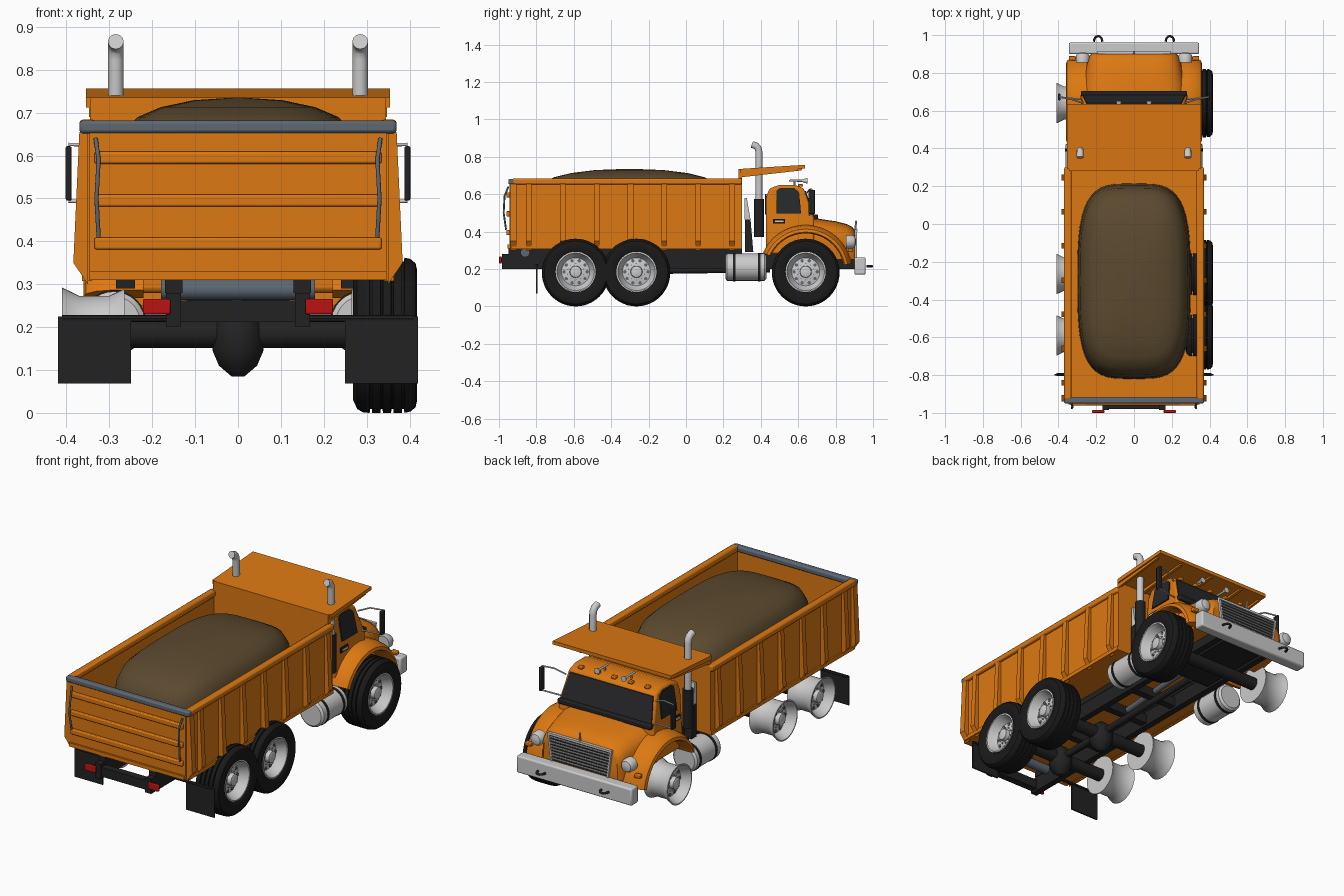
import bpy, bmesh, math
from mathutils import Vector

cube = bpy.data.objects.get("Cube")
if cube:
    bpy.data.objects.remove(cube)


def material(name, r, g, b):
    m = bpy.data.materials.new(name)
    m.use_nodes = True
    m.diffuse_color = (r, g, b, 1)
    m.node_tree.nodes["Principled BSDF"].inputs["Base Color"].default_value = (r, g, b, 1)
    return m


ORANGE = material("orange_paint", .72, .19, .006)
DARK = material("charcoal", .016, .016, .017)
RUBBER = material("tyre_rubber", .01, .01, .01)
GLASS = material("dark_glass", .02, .021, .023)
CHROME = material("light_metal", .6, .6, .6)
STEEL = material("blue_steel", .11, .135, .17)
RED = material("red_lamp", .5, .006, .006)
DIRT = material("dirt", .105, .067, .028)
SIDES = ((1, "left"), (-1, "right"))


def finish(name, bm, mat, bevel=0):
    bmesh.ops.recalc_face_normals(bm, faces=bm.faces)
    me = bpy.data.meshes.new(name)
    bm.to_mesh(me)
    bm.free()
    me.materials.append(mat)
    ob = bpy.data.objects.new(name, me)
    bpy.context.collection.objects.link(ob)
    if bevel:
        mod = ob.modifiers.new("soft_edges", "BEVEL")
        mod.width, mod.segments = bevel, 2
    return ob


def loft(name, rings, mat, cap=True, bevel=0):
    """Skin a series of closed rings of points."""
    bm = bmesh.new()
    rows = [[bm.verts.new(p) for p in ring] for ring in rings]
    n = len(rows[0])
    for a, b in zip(rows, rows[1:]):
        for i in range(n):
            j = (i + 1) % n
            bm.faces.new((a[i], a[j], b[j], b[i]))
    if cap:
        bm.faces.new(rows[0])
        bm.faces.new(rows[-1])
    return finish(name, bm, mat, bevel)


def prism(name, pts, axis, a, b, mat, bevel=0):
    """Extrude a 2D profile: axis x takes (y, z), axis y takes (x, z)."""
    put = (lambda p, t: (t, p[0], p[1])) if axis == "x" else (lambda p, t: (p[0], t, p[1]))
    return loft(name, [[put(p, t) for p in pts] for t in (a, b)], mat, True, bevel)


def box(name, x0, x1, y0, y1, z0, z1, mat, bevel=0):
    return prism(name, [(y0, z0), (y1, z0), (y1, z1), (y0, z1)], "x", x0, x1, mat, bevel)


def lathe(name, profile, centre, axis, mat, n=40, cap=True):
    """Turn (distance, radius) pairs round an axis through centre."""
    d = Vector(axis).normalized()
    u = d.orthogonal().normalized()
    v = d.cross(u)
    c = Vector(centre)
    turn = [2 * math.pi * i / n for i in range(n)]
    return loft(name, [[c + d * t + (u * math.cos(a) + v * math.sin(a)) * r for a in turn]
                       for t, r in profile], mat, cap)


def rod(name, p, q, r, mat, n=16):
    d = Vector(q) - Vector(p)
    return lathe(name, [(0, r), (d.length, r)], p, d, mat, n)


def tube(name, pts, r, mat):
    cu = bpy.data.curves.new(name, "CURVE")
    cu.dimensions, cu.bevel_depth, cu.use_fill_caps = "3D", r, True
    sp = cu.splines.new("POLY")
    sp.points.add(len(pts) - 1)
    for s, p in zip(sp.points, pts):
        s.co = (*p, 1)
    cu.materials.append(mat)
    ob = bpy.data.objects.new(name, cu)
    bpy.context.collection.objects.link(ob)
    bpy.ops.object.select_all(action="DESELECT")
    ob.select_set(True)
    bpy.context.view_layer.objects.active = ob
    bpy.ops.object.convert(target="MESH")


# Dump bed: floor, walls, ribs, rails
box("bed_floor", -.35, .35, -.93, .3, .31, .325, ORANGE)
box("bed_bulkhead", -.345, .345, .28, .3, .31, .735, ORANGE)
for s, side in SIDES:
    box("bed_wall_" + side, s * .34, s * .356, -.93, .3, .31, .67, ORANGE)
    box("bed_top_rail_" + side, s * .332, s * .37, -.93, .3, .652, .684, ORANGE, .008)
    box("bed_bottom_rail_" + side, s * .34, s * .364, -.93, .3, .308, .33, ORANGE)
    rib = [(s * x, z) for x, z in ((.35, .655), (.37, .655), (.384, .35), (.35, .3))]
    for i in range(7):
        y = -.84 + i * .181
        prism("bed_rib_" + side, rib, "y", y - .015, y + .015, ORANGE)
    prism("bed_rear_post_" + side, rib, "y", -.94, -.905, ORANGE)

# Tailgate with stiffeners, top bar and chains
box("tailgate", -.346, .346, -.945, -.925, .31, .66, ORANGE)
box("tailgate_sill", -.346, .346, -.955, -.94, .31, .33, ORANGE)
for z in (.395, .495, .595):
    box("tailgate_stiffener", -.335, .335, -.96, -.94, z - .014, z + .014, ORANGE, .005)
box("tailgate_top_bar", -.37, .37, -.95, -.915, .652, .682, STEEL, .008)
for s, side in SIDES:
    tube("tailgate_chain_" + side, [(s * .332, -.95, .64), (s * .325, -.97, .59),
         (s * .33, -.975, .5), (s * .325, -.962, .41)], .005, STEEL)

# Heaped load
turn = [2 * math.pi * i / 48 for i in range(48)]
power = lambda v, e: math.copysign(abs(v) ** e, v)
loft("dirt_load", [[(.3 * k * power(math.cos(a), .55), -.303 + .518 * k * power(math.sin(a), .6), z)
     for a in turn] for k, z in ((1, .322), (.985, .5), (.955, .6), (.89, .658), (.78, .69),
                                 (.6, .713), (.35, .729), (.05, .735))], DIRT)

# Canopy over the cab
prism("canopy", [(.29, .712), (.29, .735), (.635, .757), (.635, .738)], "x", -.355, .355, ORANGE)
for s, side in SIDES:
    prism("canopy_lip_" + side, [(.29, .69), (.29, .72), (.6, .745), (.6, .725)], "x", s * .335, s * .347, ORANGE)
for x in (-.2, 0, .2):
    prism("canopy_stiffener", [(.3, .695), (.3, .72), (.62, .742), (.62, .728)], "x", x - .008, x + .008, ORANGE)

# Cab: side profile, narrowing to the roof
cab = [(.428, .28), (.428, .58), (.445, .63), (.5, .65), (.58, .65), (.63, .632), (.685, .475), (.685, .28)]
cab_w = lambda z: .288 - max(0, z - .48) * .17
loft("cab", [[(s * cab_w(z), y, z) for y, z in cab] for s in (1, -1)], ORANGE, True, .012)
window = [(.485, .497), (.485, .62), (.5, .632), (.58, .632), (.605, .61), (.615, .497)]
for s, side in SIDES:
    loft("side_window_" + side, [[(s * (cab_w(z) + e), y, z) for y, z in window] for e in (-.004, .003)], GLASS)
    box("door_handle_" + side, s * .285, s * .293, .465, .53, .442, .468, DARK)
    box("door_handle_grip_" + side, s * .29, s * .296, .475, .52, .45, .46, CHROME)
glass = [(.272, .49), (-.272, .49), (-.25, .618), (.25, .618)]
loft("windscreen", [[(x, .685 - (z - .475) * .35 + e, z) for x, z in glass] for e in (-.004, .005)], GLASS)
box("cowl_vent", -.28, .28, .67, .705, .465, .492, DARK, .006)
box("rear_window", -.2, .2, .422, .43, .49, .6, GLASS)
for x in (-.2, -.1, 0, .1, .2):
    box("roof_marker", x - .012, x + .012, .6, .625, .64, .655, ORANGE, .004)
for x in (-.08, .08):
    lathe("roof_horn", [(0, .005), (.07, .006), (.1, .016)], (x, .55, .672), (0, 1, 0), CHROME, 16)
    rod("horn_foot", (x, .58, .64), (x, .58, .672), .005, CHROME, 8)

# Hood, grille and nose
arch = [math.pi * i / 24 for i in range(25)]
loft("hood", [[(w * power(math.cos(a), .5), y, .25 + (top - .25) * math.sin(a) ** .4) for a in arch]
     for y, w, top in ((.65, .285, .478), (.72, .275, .467), (.8, .26, .455), (.86, .247, .44),
                       (.89, .237, .425), (.903, .222, .405))], ORANGE)
prism("grille", [(-.165, .265), (.165, .265), (.185, .4), (-.185, .4)], "y", .9, .908, DARK)
for i in range(8):
    z = .275 + i * .016
    box("grille_bar", -.165 - i * .002, .165 + i * .002, .905, .914, z, z + .006, CHROME)
box("grille_top", -.19, .19, .9, .916, .4, .412, CHROME)
for s, side in SIDES:
    prism("grille_edge_" + side, [(s * .163, .262), (s * .173, .262), (s * .193, .412), (s * .183, .412)],
          "y", .9, .915, CHROME)
rod("hood_ornament", (0, .905, .41), (0, .91, .458), .005, CHROME, 8)

# Front fenders, headlights, mirrors
section = ((.22, .205), (.348, .205), (.36, .212), (.355, .228), (.33, .243), (.29, .25), (.22, .25))
for s, side in SIDES:
    sweep = [math.radians(10 + 146 * i / 24) for i in range(25)]
    loft("front_fender_" + side, [[(s * x, .64 + r * math.cos(a), .185 + r * math.sin(a))
         for x, r in section] for a in sweep], ORANGE)
    lathe("headlight_" + side, [(0, .036), (.035, .036), (.048, .028), (.054, .01)],
          (s * .272, .855, .345), (0, 1, 0), CHROME, 24)
    box("turn_signal_" + side, s * .31, s * .345, .865, .89, .29, .31, ORANGE, .004)
    box("mirror_" + side, s * .388, s * .402, .655, .69, .495, .622, DARK, .004)
    tube("mirror_arm_" + side, [(s * .27, .64, .6), (s * .33, .66, .625), (s * .395, .672, .626)], .004, CHROME)
    tube("mirror_brace_" + side, [(s * .28, .66, .49), (s * .395, .672, .494)], .004, CHROME)

# Bumper and tow hooks
box("bumper", -.345, .345, .9, .96, .17, .262, CHROME, .008)
for s, side in SIDES:
    hook = [(s * .19 + .022 * math.cos(a), .965 + .03 * math.sin(a), .215) for a in arch[::3]]
    tube("tow_hook_" + side, hook, .006, DARK)

# Exhausts, tanks and equipment behind the cab
for s, side in SIDES:
    rod("muffler_" + side, (s * .285, .39, .37), (s * .285, .39, .575), .027, DARK, 24)
    tube("exhaust_stack_" + side, [(s * .285, .39, z) for z in (.56, .825)] +
         [(s * .285, y, z) for y, z in ((.386, .845), (.375, .858), (.352, .866))], .0185, CHROME)
    prism("air_duct_" + side, [(.315, .29), (.36, .29), (.345, .465), (.315, .465)], "x", s * .24, s * .285, DARK)
    prism("duct_shield_" + side, [(.312, .465), (.345, .465), (.325, .58), (.312, .58)], "x", s * .25, s * .28, CHROME)
    tank = [(0, .062), (.01, .073), (.21, .073), (.22, .062)]
    lathe("fuel_tank_" + side, tank, (s * .29, .21, .21), (0, 1, 0), CHROME, 32)
    for y in (.25, .385):
        lathe("tank_strap_" + side, [(0, .076), (.014, .076)], (s * .29, y, .21), (0, 1, 0), DARK, 32)

# Chassis, driveline and rear fittings
for s, side in SIDES:
    box("frame_rail_" + side, s * .133, s * .168, -.985, .9, .2, .28, DARK)
    box("bed_runner_" + side, s * .13, s * .17, -.95, .3, .28, .312, DARK)
    box("tail_lamp_" + side, s * .157, s * .222, -1, -.985, .23, .266, RED, .004)
    box("mud_flap_" + side, s * .25, s * .42, -.803, -.795, .068, .225, DARK)
    rod("flap_hanger_" + side, (s * .15, -.797, .22), (s * .41, -.797, .22), .008, DARK, 8)
for y in (-.96, -.43, -.08, .15, .45, .8):
    box("cross_member", -.14, .14, y - .02, y + .02, .212, .262, DARK)
rod("bed_pivot", (-.18, -.86, .288), (.18, -.86, .288), .025, STEEL, 24)
rod("hoist_ram", (0, -.05, .235), (0, .42, .27), .016, STEEL)
rod("drive_shaft", (0, -.59, .185), (0, .45, .2), .018, DARK)
box("engine_block", -.12, .12, .45, .86, .2, .3, DARK)

# Axles and wheels; tyres are fitted on the left only
tyre = [(.27, .11), (.268, .15), (.278, .172), (.292, .18)]
for x in (.31, .335, .36, .385):
    tyre += [(x - .003, .181), (x - .002, .172), (x + .002, .172), (x + .003, .181)]
tyre += [(.402, .178), (.414, .168), (.418, .15), (.412, .118), (.405, .104), (.27, .104), (.27, .11)]
rim = [(.265, .104), (.275, .1), (.3, .088), (.37, .088), (.395, .1), (.41, .107), (.411, .1),
       (.395, .092), (.372, .082), (.362, .075), (.368, .045), (.37, .032), (.392, .03), (.396, .02)]
for y in (.64, -.265, -.59):
    rod("axle", (-.32, y, .185), (.32, y, .185), .034, DARK, 20)
    if y < 0:
        lathe("differential", [(-.085, .015), (-.06, .045), (-.025, .06), (.025, .06), (.06, .045), (.085, .015)],
              (0, y, .17), (0, 0, 1), DARK, 20)
    for s, side in SIDES:
        lathe("wheel_rim_" + side, rim, (0, y, .185), (s, 0, 0), CHROME)
        for i in range(10):
            a = i * math.pi / 5
            c, d = math.cos(a), math.sin(a)
            rod("rim_hole_" + side, (s * .36, y + .062 * c, .185 + .062 * d),
                (s * .3675, y + .062 * c, .185 + .062 * d), .009, STEEL, 12)
            rod("wheel_nut_" + side, (s * .365, y + .042 * d, .185 + .042 * c),
                (s * .376, y + .042 * d, .185 + .042 * c), .004, CHROME, 6)
    lathe("tyre_left", tyre, (0, y, .181), (1, 0, 0), RUBBER, 48, False)

# Smooth shading with crisp edges
bpy.ops.object.select_all(action="DESELECT")
for ob in bpy.context.collection.objects:
    if ob.type == "MESH":
        ob.select_set(True)
        bpy.context.view_layer.objects.active = ob
bpy.ops.object.shade_smooth_by_angle(angle=math.radians(35))
